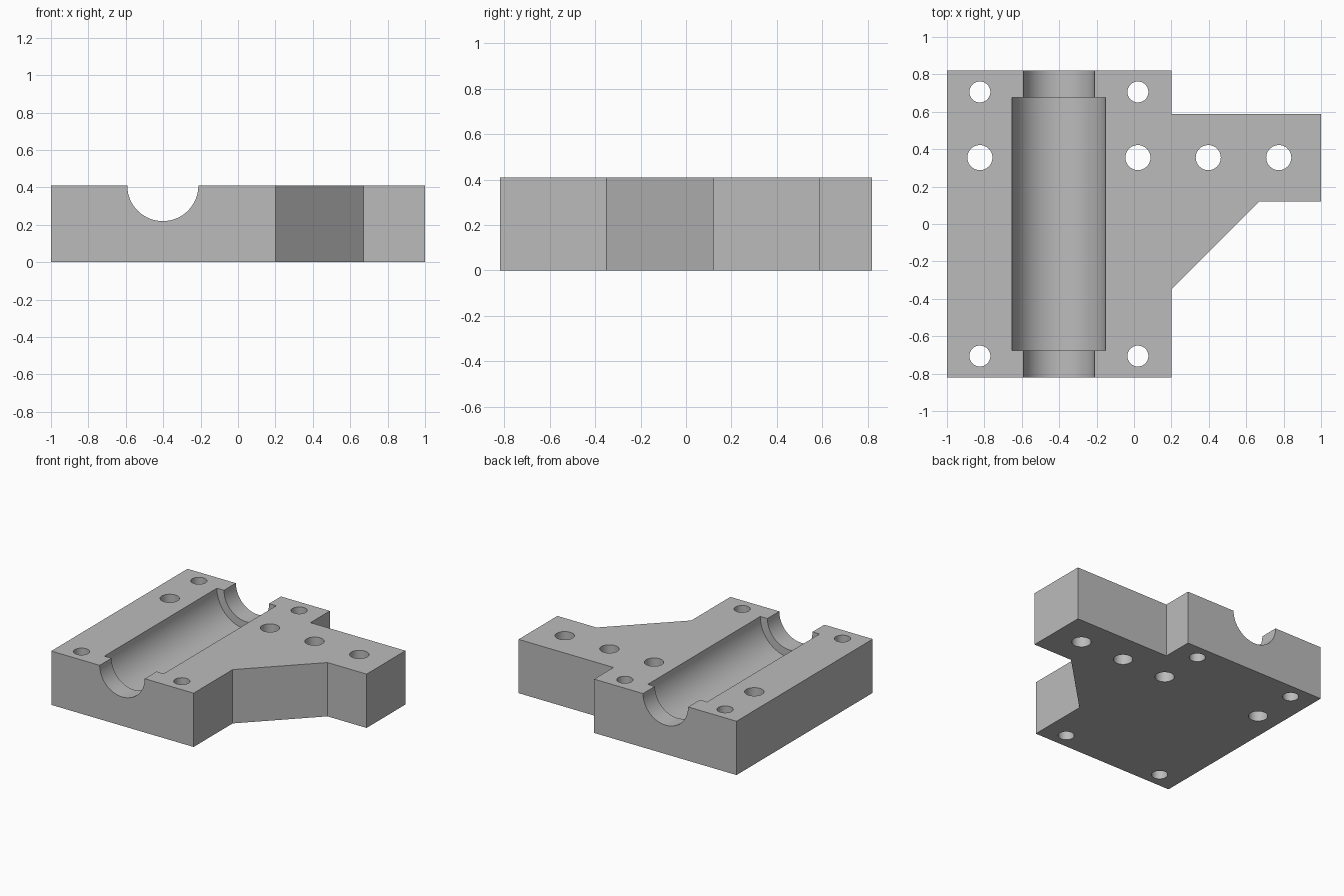
import bpy
import bmesh
from math import pi, radians

HEIGHT = 0.41
HALF_Y = 0.82
GROOVE_X = -0.402

old = bpy.data.objects.get("Cube")
if old:
    bpy.data.objects.remove(old, do_unlink=True)

grey = bpy.data.materials.new("plain grey")
grey.use_nodes = True
colour = (0.5, 0.5, 0.5, 1)
grey.diffuse_color = colour
grey.node_tree.nodes["Principled BSDF"].inputs["Base Color"].default_value = colour

# Block with side arm, extruded from its plan outline
outline = [(-1, -HALF_Y), (0.2, -HALF_Y), (0.2, -0.35), (0.67, 0.12),
           (1, 0.12), (1, 0.587), (0.2, 0.587), (0.2, HALF_Y), (-1, HALF_Y)]
bm = bmesh.new()
base = bm.faces.new([bm.verts.new((x, y, 0)) for x, y in outline])
top = bmesh.ops.extrude_face_region(bm, geom=[base])["geom"]
bmesh.ops.translate(bm, vec=(0, 0, HEIGHT),
                    verts=[v for v in top if isinstance(v, bmesh.types.BMVert)])
bmesh.ops.recalc_face_normals(bm, faces=bm.faces)
mesh = bpy.data.meshes.new("bearing_block")
bm.to_mesh(mesh)
bm.free()
block = bpy.data.objects.new("bearing_block", mesh)
bpy.context.collection.objects.link(block)
mesh.materials.append(grey)


def cut(name, radius, length, location, rotation=(0, 0, 0), sides=48):
    """Remove a cylinder from the block."""
    bpy.ops.mesh.primitive_cylinder_add(vertices=sides, radius=radius, depth=length,
                                        location=location, rotation=rotation)
    cutter = bpy.context.object
    cutter.name = name
    cutter.hide_render = True
    cutter.data.materials.append(grey)
    bpy.ops.object.select_all(action='DESELECT')
    block.select_set(True)
    bpy.context.view_layer.objects.active = block
    mod = block.modifiers.new(name, 'BOOLEAN')
    mod.operation = 'DIFFERENCE'
    mod.solver = 'EXACT'
    mod.object = cutter
    bpy.ops.object.modifier_apply(modifier=mod.name)
    bpy.data.objects.remove(cutter, do_unlink=True)


# Half-round seat: narrow end to end, wider between the end lips
along_y = (pi / 2, 0, 0)
cut("shaft_groove", 0.19, 2, (GROOVE_X, 0, HEIGHT), along_y, 96)
cut("bearing_seat", 0.25, 1.354, (GROOVE_X, 0, HEIGHT), along_y, 96)

# Corner bolt holes
for x in (-0.824, 0.021):
    for y in (-0.706, 0.706):
        cut("corner_hole", 0.056, 1, (x, y, HEIGHT / 2))

# Row of larger holes running out along the arm
for x in (-0.824, 0.021, 0.397, 0.774):
    cut("row_hole", 0.067, 1, (x, 0.355, HEIGHT / 2))

bpy.ops.object.shade_smooth_by_angle(angle=radians(30))
